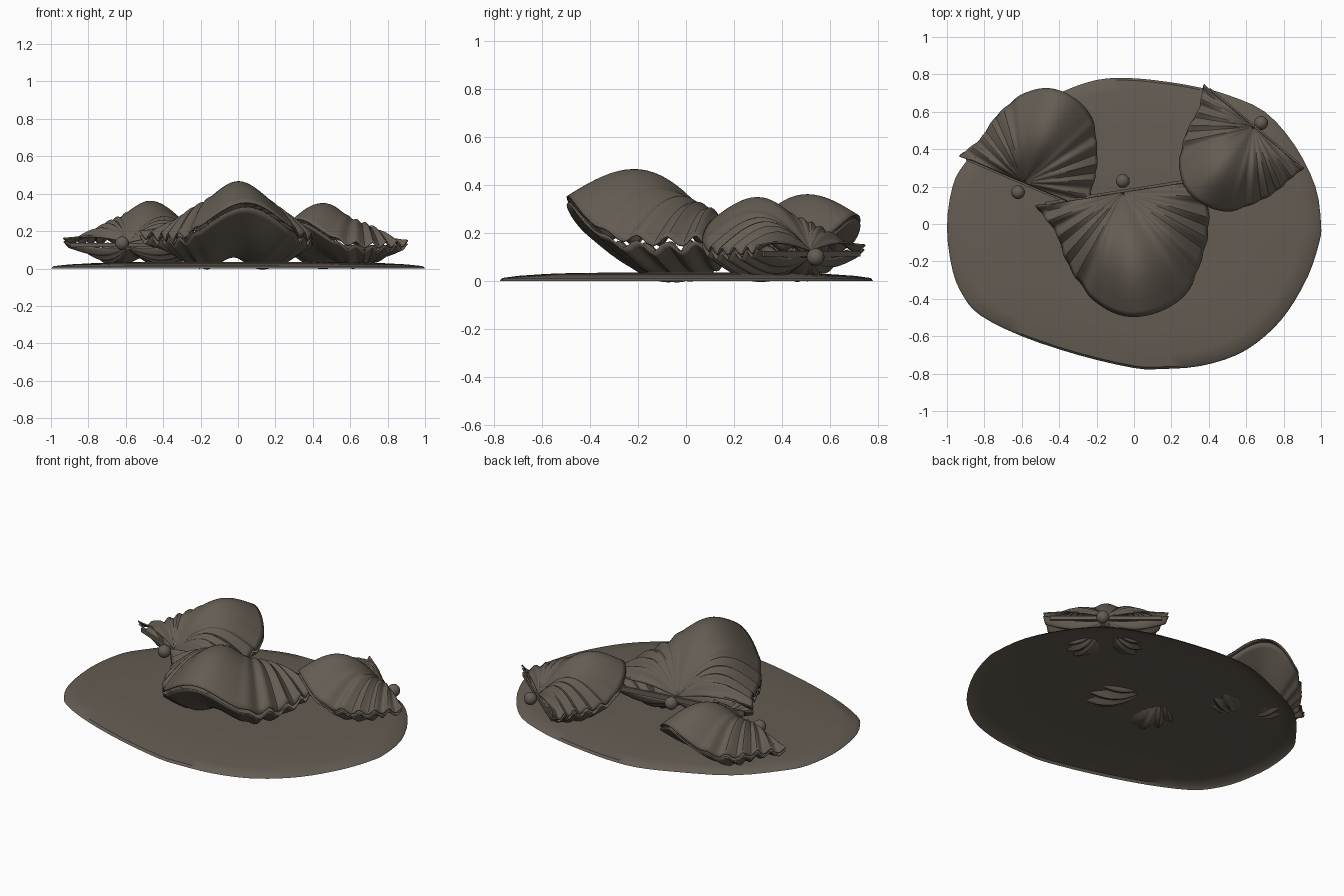
import bpy, bmesh
from math import sin, cos, pi, exp, radians
from mathutils import Matrix, Vector

if "Cube" in bpy.data.objects:
    bpy.data.objects.remove(bpy.data.objects["Cube"])

# One grey-brown stone colour
stone = bpy.data.materials.new("grey_brown_stone")
stone.use_nodes = True
STONE = (0.13, 0.108, 0.086, 1)
stone.diffuse_color = STONE
bsdf = stone.node_tree.nodes["Principled BSDF"]
bsdf.inputs["Base Color"].default_value = STONE
bsdf.inputs["Roughness"].default_value = 0.8


def smooth_line(points, steps, closed=False):
    """Catmull-Rom curve through 2D points."""
    pts = [Vector(p) for p in points]
    n = len(pts)
    pick = (lambda i: pts[i % n]) if closed else (lambda i: pts[min(max(i, 0), n - 1)])
    out = []
    for i in range(n if closed else n - 1):
        a, b, c, d = (pick(i + k) for k in (-1, 0, 1, 2))
        for s in range(steps):
            t = s / steps
            out.append(0.5 * (2 * b + (c - a) * t + (2 * a - 5 * b + 4 * c - d) * t * t
                              + (3 * b - a - 3 * c + d) * t ** 3))
    return out if closed else out + [pts[-1]]


def finish(name, bm, angle=40):
    mesh = bpy.data.meshes.new(name)
    bm.to_mesh(mesh)
    bm.free()
    mesh.materials.append(stone)
    obj = bpy.data.objects.new(name, mesh)
    bpy.context.collection.objects.link(obj)
    bpy.ops.object.select_all(action='DESELECT')
    obj.select_set(True)
    bpy.context.view_layer.objects.active = obj
    bpy.ops.object.shade_smooth_by_angle(angle=radians(angle))
    return obj


def skin(bm, pole, rings, closed):
    """Fan around a pole, then quads between successive rings."""
    n = len(rings[0])
    for i in range(n if closed else n - 1):
        j = (i + 1) % n
        bm.faces.new((pole, rings[0][i], rings[0][j]))
        for a, b in zip(rings, rings[1:]):
            bm.faces.new((a[i], b[i], b[j], a[j]))


# Low domed slab, open underneath
rim = smooth_line([(1, 0), (.97, .2), (.86, .42), (.7, .6), (.5, .69), (.35, .73), (.18, .76),
                   (-.02, .78), (-.2, .77), (-.4, .7), (-.7, .55), (-.9, .33), (-.97, .2),
                   (-1, -.02), (-.97, -.25), (-.91, -.39), (-.82, -.49), (-.6, -.6),
                   (-.3, -.7), (0, -.77), (.15, -.775), (.35, -.76), (.55, -.7),
                   (.7, -.6), (.82, -.47), (.93, -.28), (.99, -.1)], 3, closed=True)
bm = bmesh.new()
rings = [[bm.verts.new((p.x * s, p.y * s, z)) for p in rim]
         for s, z in ((.3, .036), (.6, .034), (.75, .03), (.9, .022), (.985, .013), (1, 0))]
skin(bm, bm.verts.new((0, 0, .036)), rings, True)
bmesh.ops.recalc_face_normals(bm, faces=bm.faces)
if sum(f.normal.z for f in bm.faces) < 0:
    bmesh.ops.reverse_faces(bm, faces=bm.faces)
finish("base_slab", bm)

# Shell outline: angle from the forward direction, and radius
OUTLINE = smooth_line([(-90, .47), (-75, .425), (-61, .43), (-36, .53), (-22, .61), (-4, .67),
                       (20, .65), (39, .56), (61, .49), (76, .46), (90, .47)], 10)
ROWS = 22


def shell_point(angle, radius, t, side):
    """Point on a valve; side is +1 for the upper and -1 for the lower."""
    fold = 0.19 * t * exp(-(angle / 22) ** 2)
    fade = min(max((abs(angle) - 20) / 14, 0), 1)
    ripple = 0.021 * t ** 1.2 * fade * cos(2 * pi * abs(angle) / 13)
    lift = 0.02 * t * (abs(angle) / 90) ** 4
    width = 0.12 + 0.88 * max(cos(radians(angle)), 0) ** 0.6
    dome = (0.2 if side > 0 else 0.155) * sin(pi * t ** 0.95) * width
    a = radians(angle)
    r = radius * t * (1 + 0.3 * ripple)
    return Vector((r * sin(a), -r * cos(a), 0.15 + fold + ripple + lift + side * (dome + 0.016)))


def clam(prefix, place, ball):
    for name, side in (("upper", 1), ("lower", -1)):
        bm = bmesh.new()
        rings = [[bm.verts.new(place @ shell_point(p.x, p.y, k / ROWS, side)) for p in OUTLINE]
                 for k in range(1, ROWS + 1)]
        pole = bm.verts.new(place @ Vector((0, 0, 0.15 + side * 0.016)))
        skin(bm, pole, rings, False)
        # Outward normals: up for the upper valve, down for the lower
        bmesh.ops.recalc_face_normals(bm, faces=bm.faces)
        if sum(f.normal.z for f in bm.faces) * side < 0:
            bmesh.ops.reverse_faces(bm, faces=bm.faces)
        valve = finish(f"{prefix}_{name}_valve", bm)
        solid = valve.modifiers.new("thickness", 'SOLIDIFY')
        solid.thickness = 0.008

    # Straight hinge strip closing the back
    bm = bmesh.new()
    bmesh.ops.create_cube(bm, size=1, matrix=place @ Matrix.Translation((0, 0.006, 0.152))
                          @ Matrix.Diagonal((0.84, 0.014, 0.03, 1)))
    bmesh.ops.recalc_face_normals(bm, faces=bm.faces)
    finish(f"{prefix}_hinge", bm)

    # Round knob behind the hinge
    bm = bmesh.new()
    bmesh.ops.create_uvsphere(bm, u_segments=20, v_segments=12, radius=0.037,
                              matrix=Matrix.Translation(ball))
    finish(f"{prefix}_hinge_knob", bm)


def placing(x, y, z, turn, size, height, flip=1):
    return (Matrix.Translation((x, y, z)) @ Matrix.Rotation(radians(turn), 4, 'Z')
            @ Matrix.Diagonal((size * flip, size, height, 1)))


clam("large_clam", placing(-.06, .17, 0, 9, 1, 1), (-.06, .23, .15))
clam("left_clam", placing(.64, .52, 0, -40, .74, .75), (.68, .54, .1))
clam("right_clam", placing(-.59, .22, .012, 157, .79, .75, -1), (-.62, .17, .135))
